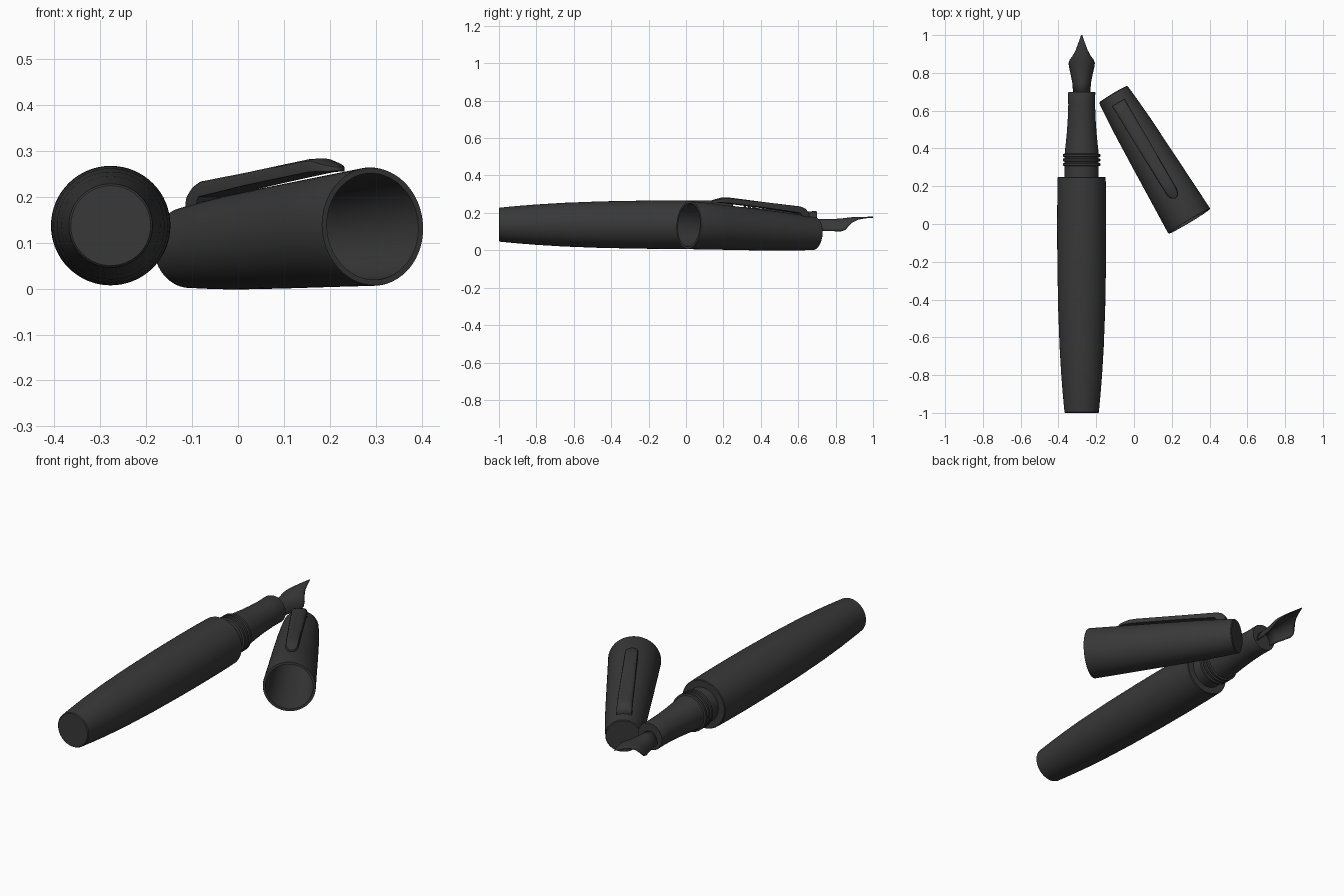
import bpy, bmesh, math
from mathutils import Matrix, Vector

if "Cube" in bpy.data.objects:
    bpy.data.objects.remove(bpy.data.objects["Cube"])

dark = bpy.data.materials.new("dark_resin")
dark.diffuse_color = (0.04, 0.04, 0.04, 1)
dark.use_nodes = True
dark.node_tree.nodes["Principled BSDF"].inputs["Base Color"].default_value = dark.diffuse_color


def finish(bm, name, matrix, angle=35):
    bmesh.ops.recalc_face_normals(bm, faces=bm.faces)
    me = bpy.data.meshes.new(name)
    bm.to_mesh(me)
    bm.free()
    me.materials.append(dark)
    ob = bpy.data.objects.new(name, me)
    bpy.context.collection.objects.link(ob)
    ob.matrix_world = matrix
    bpy.ops.object.select_all(action='DESELECT')
    ob.select_set(True)
    bpy.context.view_layer.objects.active = ob
    bpy.ops.object.shade_smooth_by_angle(angle=math.radians(angle))
    return ob


def loft(bm, rings, closed=True):
    """Skin a list of rings (each a list of points) with quads."""
    vs = [[bm.verts.new(p) for p in ring] for ring in rings]
    n = len(rings[0])
    for a, b in zip(vs, vs[1:]):
        for i in range(n if closed else n - 1):
            j = (i + 1) % n
            bm.faces.new((a[i], a[j], b[j], b[i]))
    if closed:
        bm.faces.new(vs[0])
        bm.faces.new(vs[-1])


def lathe(name, profile, matrix, seg=64):
    """Revolve (y, radius) pairs around local Y; both ends are capped."""
    bm = bmesh.new()
    loft(bm, [[(r * math.cos(2 * math.pi * i / seg), y, r * math.sin(2 * math.pi * i / seg))
               for i in range(seg)] for y, r in profile])
    return finish(bm, name, matrix)


pen = Matrix.Translation((-0.277, 0, 0.137))

# Barrel
lathe("barrel", [(-1, 0.087), (-0.996, 0.091), (-0.9, 0.1), (-0.8, 0.108), (-0.65, 0.117),
                 (-0.45, 0.1245), (-0.2, 0.129), (0, 0.130), (0.15, 0.129),
                 (0.246, 0.127), (0.25, 0.124)], pen)

# Grip section with three thread ridges
grip = [(0.24, 0.09)]
for y in (0.315, 0.339, 0.363):
    grip += [(y - 0.009, 0.09), (y - 0.006, 0.099), (y + 0.006, 0.099), (y + 0.009, 0.09)]
grip += [(0.42, 0.085), (0.48, 0.079), (0.55, 0.074), (0.63, 0.071), (0.695, 0.072), (0.7, 0.07)]
lathe("grip_section", grip, pen)

# Nib: arched sheet, stations are (y, half width, crown z, edge z)
nib = [(0.68, 0.044, 0.166, 0.105), (0.75, 0.050, 0.167, 0.104), (0.80, 0.060, 0.168, 0.102),
       (0.83, 0.067, 0.170, 0.102), (0.852, 0.070, 0.173, 0.110), (0.87, 0.063, 0.175, 0.129),
       (0.89, 0.048, 0.177, 0.149), (0.92, 0.032, 0.178, 0.164), (0.96, 0.017, 0.179, 0.172),
       (1.0, 0.003, 0.180, 0.176)]
bm = bmesh.new()
loft(bm, [[(w * math.sin(a), y, e - 0.137 + (t - e) * math.cos(a))
           for a in (math.pi * (k / 16 - 0.5) for k in range(17))] for y, w, t, e in nib], False)
ob = finish(bm, "nib", pen)
sol = ob.modifiers.new("thickness", 'SOLIDIFY')
sol.thickness = 0.006
sol.offset = -1 if ob.data.polygons[len(ob.data.polygons) // 2].normal.z > 0 else 1

# Cap frame: local Y runs from the closed end to the open mouth
start, end = Vector((-0.110, 0.687, 0.089)), Vector((0.293, 0.015, 0.135))
ydir = (end - start).normalized()
xdir = ydir.cross(Vector((0, 0, 1))).normalized()
cap = Matrix((xdir, ydir, xdir.cross(ydir))).transposed().to_4x4()
cap.translation = start
length = (end - start).length

# Hollow cap: outer wall, lip, inner wall, inner floor
outer = [(0, 0.084), (0.004, 0.088), (0.1, 0.096), (0.2, 0.103), (0.4, 0.1125),
         (0.6, 0.121), (length - 0.004, 0.129), (length, 0.128)]
inner = [(length, 0.116), (0.6, 0.108), (0.3, 0.096), (0.06, 0.08)]
lathe("cap", outer + inner, cap)

# Clip: stations are (distance, half width, top height, underside height)
clip = [(0.058, 0.036, 0.106, 0.080), (0.064, 0.038, 0.117, 0.082), (0.082, 0.038, 0.132, 0.084),
        (0.105, 0.038, 0.139, 0.088), (0.115, 0.038, 0.140, 0.104), (0.3, 0.036, 0.148, 0.117),
        (0.45, 0.034, 0.156, 0.125), (0.55, 0.033, 0.161, 0.130), (0.58, 0.032, 0.160, 0.131),
        (0.615, 0.030, 0.150, 0.130), (0.635, 0.023, 0.144, 0.129), (0.645, 0.014, 0.141, 0.129),
        (0.650, 0.005, 0.139, 0.129)]
bm = bmesh.new()
rings = []
for s, w, t, b in clip:
    half = [(1, b), (1, b + (t - b) * 0.6), (0.9, b + (t - b) * 0.82), (0.7, t - 0.002), (0.35, t)]
    rings.append([(w * k, s, h) for k, h in half] + [(-w * k, s, h) for k, h in reversed(half)])
loft(bm, rings)
finish(bm, "clip", cap)
